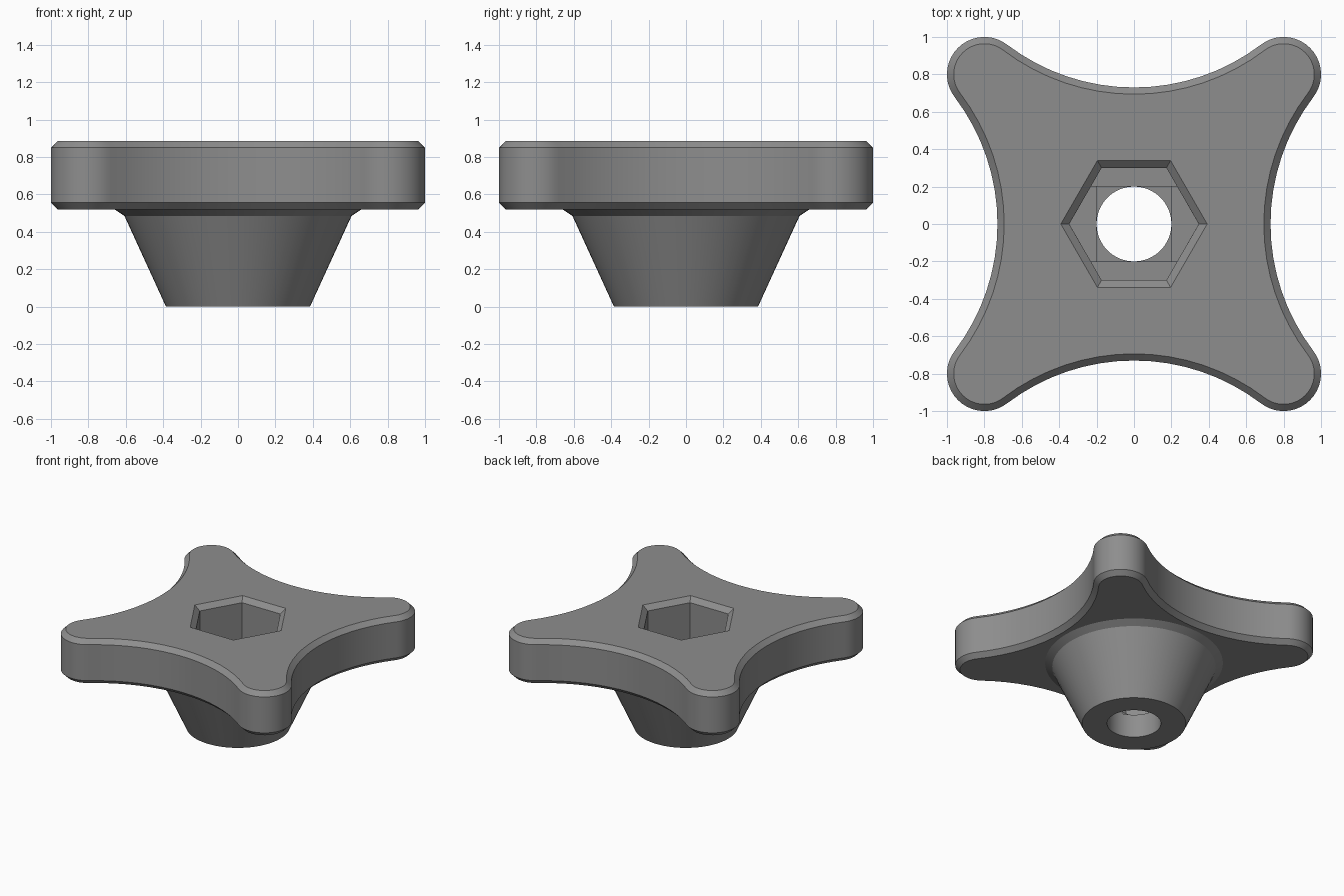
import bpy, bmesh, math

if "Cube" in bpy.data.objects:
    bpy.data.objects.remove(bpy.data.objects["Cube"])

grey = bpy.data.materials.new("plain grey")
grey.diffuse_color = (0.27, 0.27, 0.27, 1)
grey.use_nodes = True
grey.node_tree.nodes["Principled BSDF"].inputs["Base Color"].default_value = grey.diffuse_color


def loft(name, layers):
    """Closed solid through (z, outline) layers, listed bottom to top."""
    bm = bmesh.new()
    rings = [[bm.verts.new((x, y, z)) for x, y in pts] for z, pts in layers]
    n = len(rings[0])
    for a, b in zip(rings, rings[1:]):
        for i in range(n):
            j = (i + 1) % n
            bm.faces.new((a[i], a[j], b[j], b[i]))
    bm.faces.new(rings[0][::-1])
    bm.faces.new(rings[-1])
    bmesh.ops.recalc_face_normals(bm, faces=bm.faces)
    mesh = bpy.data.meshes.new(name)
    bm.to_mesh(mesh)
    bm.free()
    mesh.materials.append(grey)
    ob = bpy.data.objects.new(name, mesh)
    bpy.context.collection.objects.link(ob)
    return ob


def circle(r, n=64):
    return [(r * math.cos(2 * math.pi * i / n), r * math.sin(2 * math.pi * i / n)) for i in range(n)]


def hexagon(apothem):
    return circle(apothem / math.cos(math.pi / 6), 6)


def star(inset):
    """Four rounded corners joined by tangent hollow arcs, offset inwards."""
    c, lobe = 0.8, 0.2
    far = 1.85                       # centre distance of the hollow arcs
    hollow = far - 0.73
    lean = math.atan2(c, far - c)    # half angle of each hollow arc
    quarter = []
    for i in range(17):              # right-hand hollow, bottom to top
        a = math.pi + lean * (1 - i / 8)
        quarter.append((far + (hollow + inset) * math.cos(a), (hollow + inset) * math.sin(a)))
    start, end = -lean, math.pi / 2 + lean
    for i in range(1, 20):           # top right corner
        a = start + (end - start) * i / 20
        quarter.append((c + (lobe - inset) * math.cos(a), c + (lobe - inset) * math.sin(a)))
    pts = []
    for k in range(4):
        co, si = round(math.cos(k * math.pi / 2)), round(math.sin(k * math.pi / 2))
        pts += [(x * co - y * si, x * si + y * co) for x, y in quarter]
    return pts


def combine(ob, other, operation):
    mod = ob.modifiers.new(other.name, 'BOOLEAN')
    mod.operation, mod.solver, mod.object = operation, 'EXACT', other
    bpy.context.view_layer.objects.active = ob
    bpy.ops.object.modifier_apply(modifier=mod.name)
    bpy.data.objects.remove(other)


# Chamfered four-lobed grip
knob = loft("knob", [(0.52, star(0.036)), (0.556, star(0)), (0.85, star(0)), (0.886, star(0.036))])

# Tapered hub with a flared collar under the grip
hub = loft("hub", [(0, circle(0.385)), (0.485, circle(0.607)), (0.52, circle(0.66)), (0.6, circle(0.5))])
combine(knob, hub, 'UNION')

# Nut pocket with chamfered mouth, stepped floor and bolt hole
slot = [(0.346, 0), (0.231, 0.2), (-0.231, 0.2), (-0.346, 0), (-0.231, -0.2), (0.231, -0.2)]
square = [(0.2, 0.2), (-0.2, 0.2), (-0.2, -0.2), (0.2, -0.2)]
cuts = [("pocket", [(0.21, hexagon(0.3)), (0.849, hexagon(0.3)), (0.925, hexagon(0.38))]),
        ("slot_step", [(0.2, slot), (0.25, slot)]),
        ("square_step", [(0.19, square), (0.25, square)]),
        ("bolt_hole", [(-0.1, circle(0.2)), (0.25, circle(0.2))])]
for name, layers in cuts:
    combine(knob, loft(name, layers), 'DIFFERENCE')

bpy.ops.object.select_all(action='DESELECT')
knob.select_set(True)
bpy.context.view_layer.objects.active = knob
bpy.ops.object.shade_smooth_by_angle(angle=math.radians(25))
